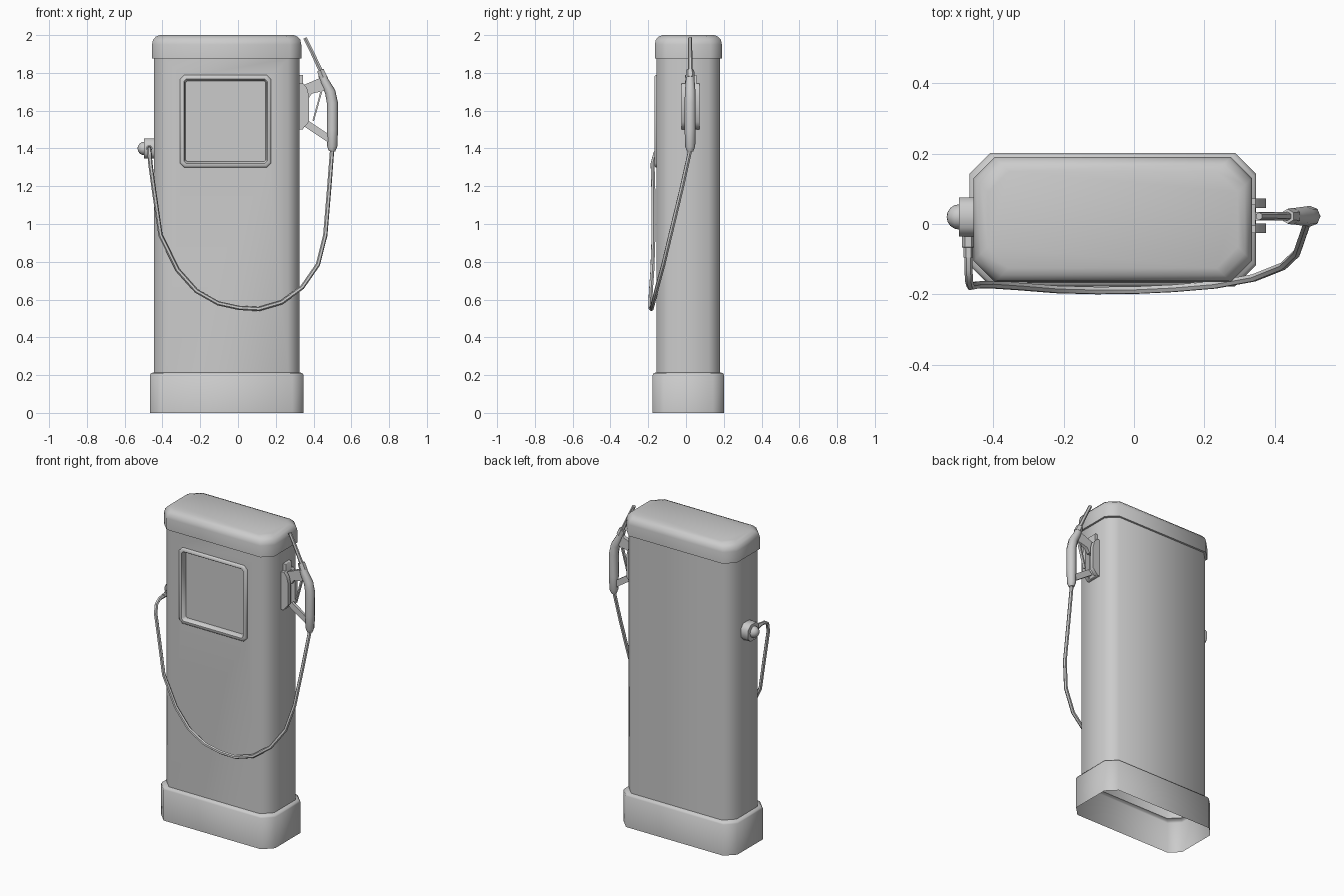
import bpy, bmesh, math
from mathutils import Vector

if "Cube" in bpy.data.objects:
    bpy.data.objects.remove(bpy.data.objects["Cube"])


def make_object(name, bm):
    bmesh.ops.recalc_face_normals(bm, faces=bm.faces[:])
    mesh = bpy.data.meshes.new(name)
    bm.to_mesh(mesh)
    bm.free()
    obj = bpy.data.objects.new(name, mesh)
    bpy.context.collection.objects.link(obj)
    return obj


def octagon(a0, a1, b0, b1, c):
    """Rectangle with chamfered corners, as 2D points."""
    return [(a0 + c, b0), (a1 - c, b0), (a1, b0 + c), (a1, b1 - c),
            (a1 - c, b1), (a0 + c, b1), (a0, b1 - c), (a0, b0 + c)]


def loft(bm, rings, start=True, end=True):
    loops = [[bm.verts.new(p) for p in r] for r in rings]
    n = len(loops[0])
    faces = []
    for a, b in zip(loops, loops[1:]):
        faces.append([bm.faces.new((a[i], a[(i + 1) % n], b[(i + 1) % n], b[i]))
                      for i in range(n)])
    if start:
        bm.faces.new(loops[0][::-1])
    if end:
        bm.faces.new(loops[-1])
    return faces


def extrude_y(name, profile, y0, y1):
    bm = bmesh.new()
    loft(bm, [[(x, y, z) for x, z in profile] for y in (y0, y1)])
    return make_object(name, bm)


def tube(name, pts, radius, kind='POLY', res=1):
    """Round tube along points (x, y, z, relative radius)."""
    cu = bpy.data.curves.new(name, 'CURVE')
    cu.dimensions = '3D'
    cu.bevel_depth = radius
    cu.bevel_resolution = res
    cu.use_fill_caps = True
    sp = cu.splines.new(kind)
    sp.points.add(len(pts) - 1)
    for p, (x, y, z, r) in zip(sp.points, pts):
        p.co = (x, y, z, 1)
        p.radius = r
    obj = bpy.data.objects.new(name, cu)
    bpy.context.collection.objects.link(obj)
    bpy.ops.object.select_all(action='DESELECT')
    obj.select_set(True)
    bpy.context.view_layer.objects.active = obj
    bpy.ops.object.convert(target='MESH')
    return bpy.context.object


# Cabinet: plinth, body and cap in one shell, open underneath
def cabinet_ring(grow, z):
    pts = octagon(-0.445 - grow, 0.325 + grow, -0.155 - grow, 0.18 + grow, 0.06)
    return [(x, y, z) for x, y in pts]


bm = bmesh.new()
profile = [(0.022, 0), (0.022, 0.2), (0.016, 0.21), (0, 0.215), (0, 1.875),
           (0.01, 1.877), (0.01, 1.95), (0.005, 1.975), (-0.01, 1.992), (-0.03, 2.0)]
walls = loft(bm, [cabinet_ring(g, z) for g, z in profile], start=False)

# Opening for the display in the front wall
front = walls[3][0]
corners = list(front.verts)
bm.faces.remove(front)
hole = []
for v in corners:
    x = -0.295 if v.co.x < -0.06 else 0.163
    z = 1.312 if v.co.z < 1 else 1.776
    hole.append(bm.verts.new((x, -0.155, z)))
for i in range(4):
    j = (i + 1) % 4
    bm.faces.new((corners[i], corners[j], hole[j], hole[i]))
make_object("cabinet", bm)

# Display frame with recessed panel
bm = bmesh.new()
frame = [(0, 0.022, -0.15), (0, 0.022, -0.162), (0.006, 0.02, -0.168),
         (0.02, 0.014, -0.168), (0.026, 0.01, -0.16), (0.03, 0.008, -0.135)]
loft(bm, [[(x, y, z) for x, z in octagon(-0.307 + i, 0.175 - i, 1.3 + i, 1.788 - i, c)]
          for i, c, y in frame], start=False)
make_object("display_frame", bm)

# Nozzle holder: wall plate and two cheeks
extrude_y("holder_plate", octagon(0.318, 0.345, 1.5, 1.79, 0.002), -0.005, 0.055)
cheek = [(0.32, 1.5), (0.34, 1.5), (0.375, 1.54), (0.375, 1.68), (0.365, 1.72),
         (0.345, 1.745), (0.32, 1.745)]
for side, y in (("front", -0.025), ("back", 0.046)):
    extrude_y("holder_cheek_" + side, cheek, y, y + 0.026)

# Nozzle: spout, grip, guard and trigger
NY = 0.022
tube("nozzle_spout", [(0.355, NY, 1.985, 1), (0.385, NY, 1.925, 1),
                      (0.448, NY, 1.79, 1.15)], 0.011)
tube("nozzle_collar", [(0.436, NY, 1.815, 1), (0.452, NY, 1.775, 1.15)], 0.021)
tube("nozzle_grip", [(0.445, NY, 1.79, 0.75), (0.458, NY, 1.755, 0.85),
                     (0.488, NY, 1.70, 1), (0.5, NY, 1.64, 1.05),
                     (0.5, NY, 1.5, 1.05), (0.499, NY, 1.41, 0.95),
                     (0.498, NY, 1.385, 0.6)], 0.028, res=2)
extrude_y("nozzle_guard_upper", [(0.345, 1.735), (0.44, 1.775), (0.475, 1.74),
                                 (0.455, 1.705), (0.39, 1.69), (0.37, 1.66),
                                 (0.345, 1.66)], NY - 0.012, NY + 0.012)
extrude_y("nozzle_guard_lower", [(0.345, 1.52), (0.375, 1.545), (0.48, 1.475),
                                 (0.48, 1.43)], NY - 0.009, NY + 0.009)
extrude_y("nozzle_trigger", [(0.44, 1.72), (0.45, 1.715), (0.402, 1.545),
                             (0.394, 1.548), (0.42, 1.64)], NY - 0.009, NY + 0.009)

# Hose swivel on the left side
bm = bmesh.new()
loft(bm, [[(x, y, z) for y, z in octagon(-0.035, 0.075, 1.347, 1.453, c)]
          for x, c in ((-0.44, 0.025), (-0.497, 0.025))])
make_object("swivel_base", bm)
bm = bmesh.new()
bmesh.ops.create_uvsphere(bm, u_segments=12, v_segments=8, radius=0.036)
for v in bm.verts:
    v.co = Vector((v.co.z, v.co.x, v.co.y)) + Vector((-0.496, 0.02, 1.4))
make_object("swivel_dome", bm)
tube("swivel_outlet", [(-0.47, -0.02, 1.4, 1.15), (-0.47, -0.066, 1.4, 1.15),
                       (-0.47, -0.067, 1.4, 0.85), (-0.47, -0.095, 1.4, 0.85)], 0.016)

# Hanging hose
hose = [(-0.47, -0.08, 1.4), (-0.47, -0.13, 1.397), (-0.468, -0.163, 1.375),
        (-0.464, -0.177, 1.32), (-0.445, -0.173, 1.18), (-0.41, -0.172, 0.94),
        (-0.32, -0.178, 0.757), (-0.22, -0.186, 0.645), (-0.105, -0.189, 0.58),
        (0.005, -0.188, 0.556), (0.11, -0.183, 0.55), (0.23, -0.173, 0.585),
        (0.34, -0.153, 0.665), (0.423, -0.12, 0.785), (0.462, -0.083, 0.94),
        (0.482, -0.025, 1.18), (0.498, 0.022, 1.39)]
tube("hose", [(x, y, z, 1) for x, y, z in hose], 0.0115)

# Shading
bpy.ops.object.select_all(action='SELECT')
bpy.context.view_layer.objects.active = bpy.data.objects["cabinet"]
bpy.ops.object.shade_smooth_by_angle(angle=math.radians(50))
